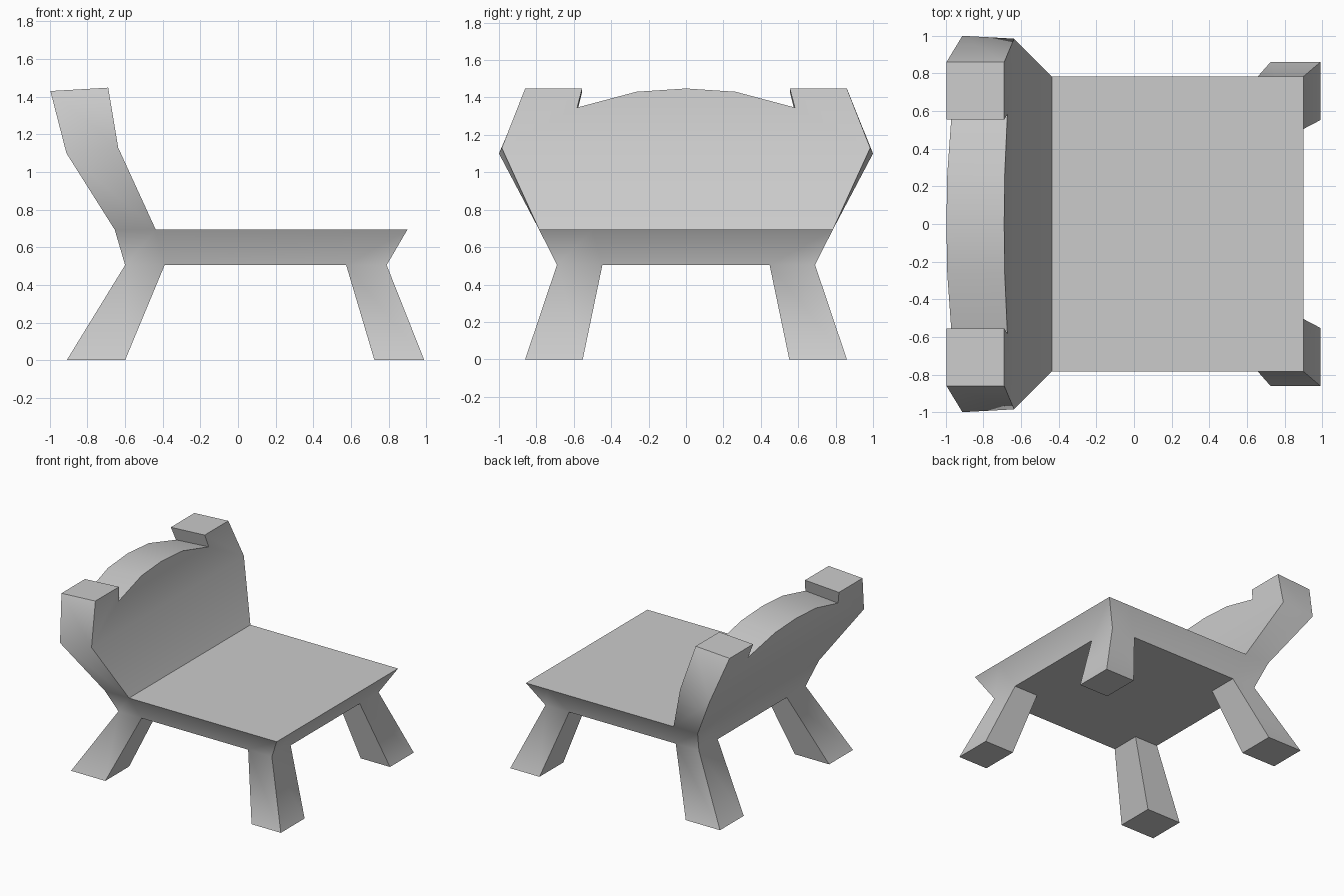
import bpy
import bmesh
import math

if "Cube" in bpy.data.objects:
    bpy.data.objects.remove(bpy.data.objects["Cube"])

bm = bmesh.new()


def face(pts):
    bm.faces.new([bm.verts.new(p) for p in pts])


def loft(a, b, closed=True):
    """Bridge two equal-length point loops with quads."""
    n = len(a)
    for i in range(n if closed else n - 1):
        j = (i + 1) % n
        face([a[i], a[j], b[j], b[i]])


def rim(xs, ys, z):
    """Perimeter of a 4 x 4 grid of points."""
    return ([(x, ys[0], z) for x in xs] + [(xs[3], y, z) for y in ys[1:]]
            + [(x, ys[3], z) for x in xs[2::-1]] + [(xs[0], y, z) for y in ys[2:0:-1]])


# Seat slab: flared rim, leaving the back strip of the top open for the backrest
xb, yb, zb = [-0.60, -0.39, 0.575, 0.79], [-0.69, -0.447, 0.447, 0.69], 0.505
xt, yt, zt = [-0.655, -0.437, 0.70, 0.90], [-0.785, -0.50, 0.50, 0.785], 0.693
top = rim(xt, yt, zt)
loft(rim(xb, yb, zb), top)
face([p for p in top if p[0] > -0.5])

# Underside cells; each corner cell grows a splayed leg instead
foot_x = {0: (-0.91, -0.60), 2: (0.725, 0.99)}
foot_y = {0: (-0.86, -0.552), 2: (0.552, 0.86)}


def cell(x, y, z):
    return [(x[0], y[0], z), (x[1], y[0], z), (x[1], y[1], z), (x[0], y[1], z)]


for i in range(3):
    for j in range(3):
        under = cell(xb[i:i + 2], yb[j:j + 2], zb)
        if i != 1 and j != 1:
            foot = cell(foot_x[i], foot_y[j], 0)
            loft(under, foot)
            face(foot)
        else:
            face(under)

# Backrest, lower half: leans back and widens up to the shoulders
front_mid = [(-0.637, s * 0.985, 1.13) for s in (-1, 1)]
rear_mid = [(-0.912, s * 1.0, 1.10) for s in (-1, 1)]
front_low = [(xt[1], yt[0], zt), (xt[1], yt[3], zt)]
rear_low = [(xt[0], y, zt) for y in yt]
face(front_low + front_mid[::-1])
face(rear_low + rear_mid[::-1])
for k, r in ((0, 0), (1, 3)):
    face([front_low[k], rear_low[r], rear_mid[k], front_mid[k]])

# Backrest, upper half: two square posts with an arched crest between (y, height fraction)
half = [(0.86, 1.0), (0.555, 1.0), (0.582, 0.68), (0.265, 0.945)]
crest = [(-y, t) for y, t in half] + [(0, 1.0)] + half[::-1]
front = [front_mid[0]] + [(-0.637 - 0.053 * t, y, 1.13 + 0.318 * t) for y, t in crest] + [front_mid[1]]
rear = [rear_mid[0]] + [(-0.912 - 0.085 * t, y, 1.10 + 0.33 * t) for y, t in crest] + [rear_mid[1]]
face(front)
face(rear)
loft(front, rear, closed=False)

# Weld the parts into one continuous chair
bmesh.ops.remove_doubles(bm, verts=bm.verts[:], dist=0.0005)
bmesh.ops.recalc_face_normals(bm, faces=bm.faces[:])
mesh = bpy.data.meshes.new("chair")
bm.to_mesh(mesh)
bm.free()
chair = bpy.data.objects.new("chair", mesh)
bpy.context.collection.objects.link(chair)
bpy.context.view_layer.objects.active = chair
chair.select_set(True)
bpy.ops.object.shade_smooth_by_angle(angle=math.radians(55))
